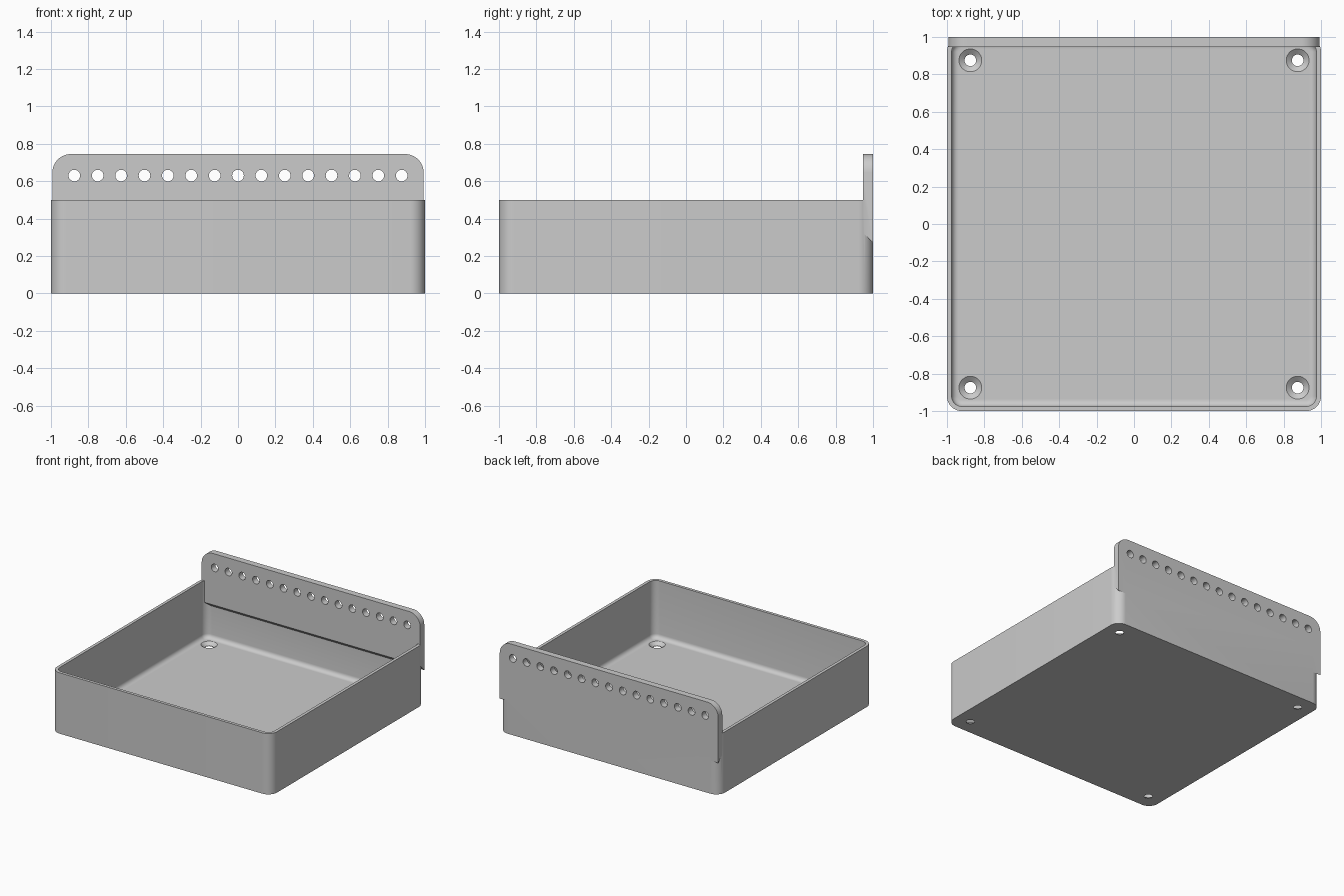
import bpy, bmesh
from math import sin, cos, pi, radians

cube = bpy.data.objects.get("Cube")
if cube:
    bpy.data.objects.remove(cube, do_unlink=True)

grey = bpy.data.materials.new("plain grey")
grey.use_nodes = True
colour = (0.6, 0.6, 0.6, 1)
grey.diffuse_color = colour
grey.node_tree.nodes["Principled BSDF"].inputs["Base Color"].default_value = colour

WALL, FLOOR, HEIGHT = 0.025, 0.028, 0.5
CORNER, FILLET = 0.08, 0.035
HOLE = 0.031


def finish(name, bm):
    bmesh.ops.recalc_face_normals(bm, faces=bm.faces)
    mesh = bpy.data.meshes.new(name)
    bm.to_mesh(mesh)
    bm.free()
    mesh.materials.append(grey)
    obj = bpy.data.objects.new(name, mesh)
    bpy.context.collection.objects.link(obj)
    return obj


def arc(cx, cy, r, start, steps=10):
    angles = [start + pi / 2 * i / steps for i in range(steps + 1)]
    return [(cx + r * cos(a), cy + r * sin(a)) for a in angles]


def rounded_square(half, r):
    c = half - r
    corners = ((c, c), (-c, c), (-c, -c), (c, -c))
    return [p for i, (x, y) in enumerate(corners) for p in arc(x, y, r, i * pi / 2)]


def circle(x, y, r, n=32):
    return [(x + r * cos(2 * pi * i / n), y + r * sin(2 * pi * i / n)) for i in range(n)]


def loft(bm, sections):
    """Skin a stack of (outline, height) sections and cap both ends."""
    rings = [[bm.verts.new((x, y, z)) for x, y in pts] for pts, z in sections]
    for a, b in zip(rings, rings[1:]):
        for i in range(len(a)):
            j = (i + 1) % len(a)
            bm.faces.new((a[i], a[j], b[j], b[i]))
    bm.faces.new(rings[0][::-1])
    bm.faces.new(rings[-1])


def combine(target, other, operation):
    mod = target.modifiers.new(operation.lower(), 'BOOLEAN')
    mod.operation, mod.solver, mod.object = operation, 'EXACT', other
    bpy.context.view_layer.objects.active = target
    bpy.ops.object.modifier_apply(modifier=mod.name)
    bpy.data.objects.remove(other, do_unlink=True)


# Open tray: outer wall, rim, inner wall, then a filleted floor
bm = bmesh.new()
outer = rounded_square(1, CORNER)
inner_half, inner_r = 1 - WALL, CORNER - WALL
sections = [(outer, 0), (outer, HEIGHT), (rounded_square(inner_half, inner_r), HEIGHT)]
for i in range(7):
    a = pi / 2 * i / 6
    inset = FILLET * (1 - cos(a))
    sections.append((rounded_square(inner_half - inset, inner_r - inset),
                     FLOOR + FILLET * (1 - sin(a))))
loft(bm, sections)
tray = finish("tray", bm)

# Back rail: round-topped plate whose lower edge slopes into the wall
bm = bmesh.new()
half, top, bottom, r, depth = 0.993, 0.745, 0.27, 0.1, 0.053
outline = (arc(half - r, top - r, r, 0) + arc(r - half, top - r, r, pi / 2)
           + [(-half, bottom), (half, bottom)])
face = bm.faces.new([bm.verts.new((x, 1, z)) for x, z in outline])
front = bmesh.ops.extrude_face_region(bm, geom=[face])["geom"]
for v in front:
    if isinstance(v, bmesh.types.BMVert):
        v.co.y -= depth
        if v.co.z < bottom + 0.01:
            v.co.z += depth
rail = finish("back_rail", bm)
combine(tray, rail, 'UNION')

# Row of holes through the rail
bm = bmesh.new()
for i in range(-7, 8):
    loft(bm, [(circle(i * 0.125, 0.63, HOLE), z) for z in (-1.1, -0.8)])
for v in bm.verts:
    v.co.y, v.co.z = -v.co.z, v.co.y
combine(tray, finish("rail_hole_cutter", bm), 'DIFFERENCE')

# Countersunk screw holes in the floor corners
bm = bmesh.new()
for x in (-0.875, 0.875):
    for y in (-0.875, 0.875):
        loft(bm, [(circle(x, y, rad), z) for rad, z in
                  ((HOLE, -0.1), (HOLE, 0.004), (0.061, FLOOR), (0.061, 0.1))])
combine(tray, finish("screw_hole_cutter", bm), 'DIFFERENCE')

tray.name = "tray_with_back_rail"
tray.select_set(True)
bpy.context.view_layer.objects.active = tray
bpy.ops.object.shade_smooth_by_angle(angle=radians(30))
